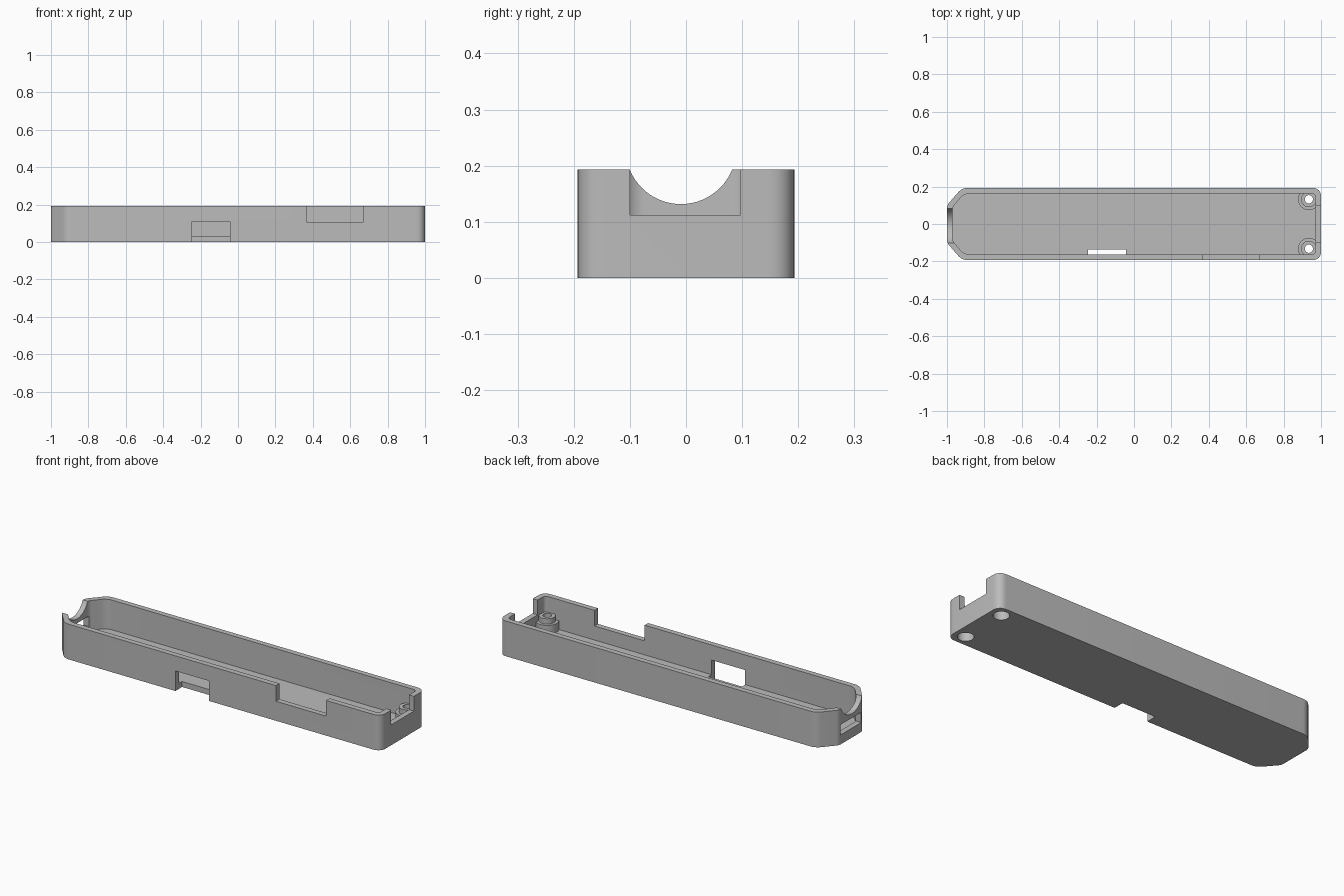
import bpy, bmesh
from math import pi, sin, cos, radians
from mathutils import Vector, Matrix

cube = bpy.data.objects.get("Cube")
if cube:
    bpy.data.objects.remove(cube)

HEIGHT, FLOOR = 0.193, 0.03

grey = bpy.data.materials.new("plain grey plastic")
grey.use_nodes = True
COLOUR = (0.5, 0.5, 0.5, 1)
grey.diffuse_color = COLOUR
grey.node_tree.nodes["Principled BSDF"].inputs["Base Color"].default_value = COLOUR


def to_object(name, bm):
    bmesh.ops.recalc_face_normals(bm, faces=bm.faces)
    mesh = bpy.data.meshes.new(name)
    bm.to_mesh(mesh)
    bm.free()
    mesh.materials.append(grey)
    obj = bpy.data.objects.new(name, mesh)
    bpy.context.collection.objects.link(obj)
    return obj


def rounded(corners, steps=8):
    """Round each (x, y, cut) corner with a smooth curve starting 'cut' away from it."""
    out = []
    for i, (x, y, cut) in enumerate(corners):
        p = Vector((x, y))
        a = p + (Vector(corners[i - 1][:2]) - p).normalized() * cut
        b = p + (Vector(corners[(i + 1) % len(corners)][:2]) - p).normalized() * cut
        for k in range(steps + 1):
            t = k / steps
            w = 0.83 * 2 * t * (1 - t)
            s = (1 - t) ** 2 + w + t * t
            out.append((a * (1 - t) ** 2 + p * w + b * t * t) / s)
    return out


def prism(name, outline, z0, z1):
    bm = bmesh.new()
    face = bm.faces.new([bm.verts.new((p[0], p[1], z0)) for p in outline])
    up = bmesh.ops.extrude_face_region(bm, geom=[face])["geom"]
    bmesh.ops.translate(bm, vec=(0, 0, z1 - z0),
                        verts=[v for v in up if isinstance(v, bmesh.types.BMVert)])
    return to_object(name, bm)


def box(name, x0, x1, y0, y1, z0, z1):
    return prism(name, [(x0, y0), (x1, y0), (x1, y1), (x0, y1)], z0, z1)


def disc(name, x, y, radius, z0, z1, sides=40):
    ring = [(x + radius * cos(2 * pi * i / sides), y + radius * sin(2 * pi * i / sides))
            for i in range(sides)]
    return prism(name, ring, z0, z1)


def combine(target, tool, operation):
    tool.hide_render = True
    mod = target.modifiers.new(tool.name, "BOOLEAN")
    mod.operation, mod.object, mod.solver = operation, tool, "EXACT"
    bpy.context.view_layer.objects.active = target
    bpy.ops.object.modifier_apply(modifier=mod.name)
    bpy.data.objects.remove(tool)


def outline(end, side, tip_x, tip_y, shoulder_x, radius):
    half = [(end, side, radius), (shoulder_x, side, 0.03), (tip_x, tip_y, 0.015)]
    return rounded(half + [(x, -y, r) for x, y, r in reversed(half)])


# Tray shell with chamfered nose
tray = prism("tray", outline(1, 0.193, -1, 0.1, -0.92, 0.045), 0, HEIGHT)
combine(tray, prism("cavity", outline(0.97, 0.163, -0.97, 0.09, -0.908, 0.02),
                    FLOOR, 0.3), "DIFFERENCE")

# Stepped screw bosses in the square end
BOSS_X, BOSS_Y = 0.935, 0.132
for y in (-BOSS_Y, BOSS_Y):
    combine(tray, disc("boss_base", BOSS_X, y, 0.058, 0.015, 0.078), "UNION")
    combine(tray, disc("boss_top", BOSS_X, y, 0.042, 0.06, 0.107), "UNION")
    combine(tray, disc("screw_head_recess", BOSS_X, y, 0.04, -0.1, 0.055), "DIFFERENCE")
    combine(tray, disc("screw_hole", BOSS_X, y, 0.022, -0.1, 0.3), "DIFFERENCE")

# Openings in the walls: side port, side notch, square end notch, nose slot
combine(tray, box("side_port", -0.245, -0.042, -0.3, -0.135, -0.1, 0.11), "DIFFERENCE")
combine(tray, box("side_notch", 0.365, 0.67, -0.3, -0.15, 0.107, 0.3), "DIFFERENCE")
combine(tray, box("end_notch", 0.96, 1.2, -0.1, 0.097, 0.112, 0.3), "DIFFERENCE")
combine(tray, box("nose_slot", -1.2, -0.96, -0.09, 0.09, 0.052, 0.108), "DIFFERENCE")

# Round scoop in the nose wall
scoop = disc("nose_scoop", 0, 0, 0.0985, -0.15, 0.15, 64)
scoop.data.transform(Matrix.Translation((-1.03, -0.009, 0.23)) @ Matrix.Rotation(radians(90), 4, "Y"))
combine(tray, scoop, "DIFFERENCE")

# Smooth the curves, keep the edges crisp
bpy.ops.object.select_all(action="DESELECT")
tray.select_set(True)
bpy.context.view_layer.objects.active = tray
bpy.ops.object.shade_smooth_by_angle(angle=radians(30))
